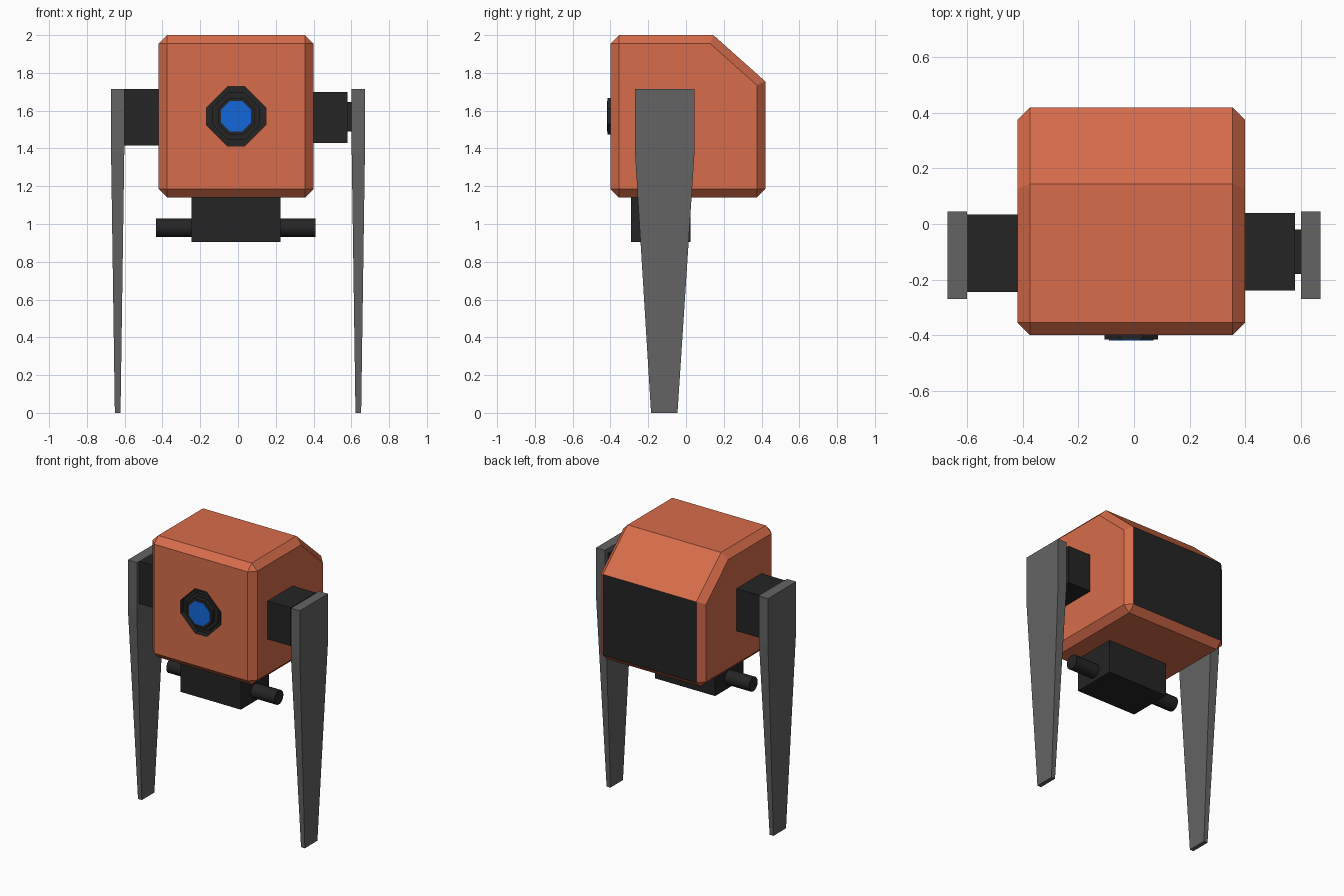
import bpy, bmesh
from mathutils import Matrix, Vector

if "Cube" in bpy.data.objects:
    bpy.data.objects.remove(bpy.data.objects["Cube"], do_unlink=True)


def material(name, rgb):
    m = bpy.data.materials.new(name)
    m.use_nodes = True
    m.diffuse_color = (*rgb, 1)
    m.node_tree.nodes["Principled BSDF"].inputs["Base Color"].default_value = (*rgb, 1)
    return m


ORANGE = material("orange paint", (0.68, 0.15, 0.07))
DARK = material("dark metal", (0.018, 0.018, 0.018))
GREY = material("grey metal", (0.127, 0.127, 0.127))
BLUE = material("blue lens", (0.006, 0.135, 0.72))


def finish(bm, name, *mats):
    bmesh.ops.recalc_face_normals(bm, faces=bm.faces)
    me = bpy.data.meshes.new(name)
    bm.to_mesh(me)
    bm.free()
    ob = bpy.data.objects.new(name, me)
    bpy.context.collection.objects.link(ob)
    for m in mats:
        me.materials.append(m)
    return ob


def extrude(points, offset):
    """Prism from a closed outline, swept along offset."""
    bm = bmesh.new()
    face = bm.faces.new([bm.verts.new(p) for p in points])
    new = bmesh.ops.extrude_face_region(bm, geom=[face], use_keep_orig=True)["geom"]
    bmesh.ops.translate(bm, vec=offset,
                        verts=[g for g in new if isinstance(g, bmesh.types.BMVert)])
    return bm


def box(name, x, y, z, mat):
    pts = [(x[0], y[0], z[0]), (x[1], y[0], z[0]), (x[1], y[1], z[0]), (x[0], y[1], z[0])]
    return finish(extrude(pts, (0, 0, z[1] - z[0])), name, mat)


EYE = Vector((-0.01, 0, 1.57))


def octagon(half, flat, y):
    """Octagon facing the front, centred on the eye."""
    q = [(half, -flat), (half, flat), (flat, half), (-flat, half),
         (-half, flat), (-half, -flat), (-flat, -half), (flat, -half)]
    return [EYE + Vector((a, y, b)) for a, b in q]


# Body: side profile with a sloped upper back, chamfered except along the slope
profile = [(-0.4, 1.14), (0.42, 1.14), (0.42, 1.755), (0.145, 2.0), (-0.4, 2.0)]
bm = extrude([(-0.42, y, z) for y, z in profile], (0.82, 0, 0))


def is_slope_crease(e):
    a, b = (v.co for v in e.verts)
    return abs(a.x - b.x) > 0.5 and a.y > 0 and a.z > 1.5


bmesh.ops.bevel(bm, geom=[e for e in bm.edges if not is_slope_crease(e)],
                offset=0.045, segments=1, affect='EDGES', clamp_overlap=True)
body = finish(bm, "body", ORANGE, DARK)

# Eye socket cut into the front of the body
cutter = finish(extrude(octagon(0.158, 0.045, -0.5), (0, 0.14, 0)), "socket_cutter", DARK)
cutter.hide_render = True
cut = body.modifiers.new("socket", 'BOOLEAN')
cut.operation = 'DIFFERENCE'
cut.solver = 'EXACT'
cut.object = cutter
bpy.context.view_layer.objects.active = body
bpy.ops.object.modifier_apply(modifier=cut.name)
bpy.data.objects.remove(cutter, do_unlink=True)

# Dark rear panel and dark socket lining
for p in body.data.polygons:
    in_socket = (p.center - EYE).xz.length < 0.17 and -0.399 < p.center.y < -0.3
    p.material_index = int(p.normal.y > 0.95 or in_socket)

# Stepped rings and lens filling the socket
finish(extrude(octagon(0.125, 0.045, -0.385), (0, 0.04, 0)), "eye_outer_ring", DARK)
finish(extrude(octagon(0.097, 0.04, -0.416), (0, 0.07, 0)), "eye_inner_ring", DARK)
finish(extrude(octagon(0.08, 0.034, -0.419), (0, 0.005, 0)), "eye_lens", BLUE)

# Shoulders
box("right_shoulder", (-0.605, -0.41), (-0.245, 0.035), (1.415, 1.715), DARK)
box("left_shoulder", (0.39, 0.58), (-0.24, 0.04), (1.43, 1.70), DARK)
box("left_shoulder_hub", (0.57, 0.61), (-0.18, -0.02), (1.49, 1.645), DARK)

# Legs: straight upper block, tapering down to a narrow foot
for side, name in ((-1, "right_leg"), (1, "left_leg")):
    bm = bmesh.new()
    rings = []
    for z, hx, y0, y1 in ((1.715, 0.035, -0.27, 0.045),
                          (1.38, 0.035, -0.27, 0.045),
                          (0.0, 0.015, -0.185, -0.045)):
        cx = side * 0.637
        rings.append([bm.verts.new((cx + sx * hx, y, z)) for sx, y in
                      ((-1, y0), (1, y0), (1, y1), (-1, y1))])
    for a, b in zip(rings, rings[1:]):
        for i in range(4):
            j = (i + 1) % 4
            bm.faces.new((a[i], a[j], b[j], b[i]))
    bm.faces.new(rings[0])
    bm.faces.new(rings[-1])
    finish(bm, name, GREY)

# Underslung block with a cross tube
box("lower_block", (-0.245, 0.225), (-0.29, 0.025), (0.905, 1.15), DARK)
bm = bmesh.new()
bmesh.ops.create_cone(bm, cap_ends=True, segments=20, radius1=0.05, radius2=0.05, depth=0.845,
                      matrix=Matrix.Translation((-0.012, -0.13, 0.98))
                      @ Matrix.Rotation(1.5708, 4, 'Y'))
tube = finish(bm, "cross_tube", DARK)
bpy.ops.object.select_all(action='DESELECT')
tube.select_set(True)
bpy.context.view_layer.objects.active = tube
bpy.ops.object.shade_smooth_by_angle()
